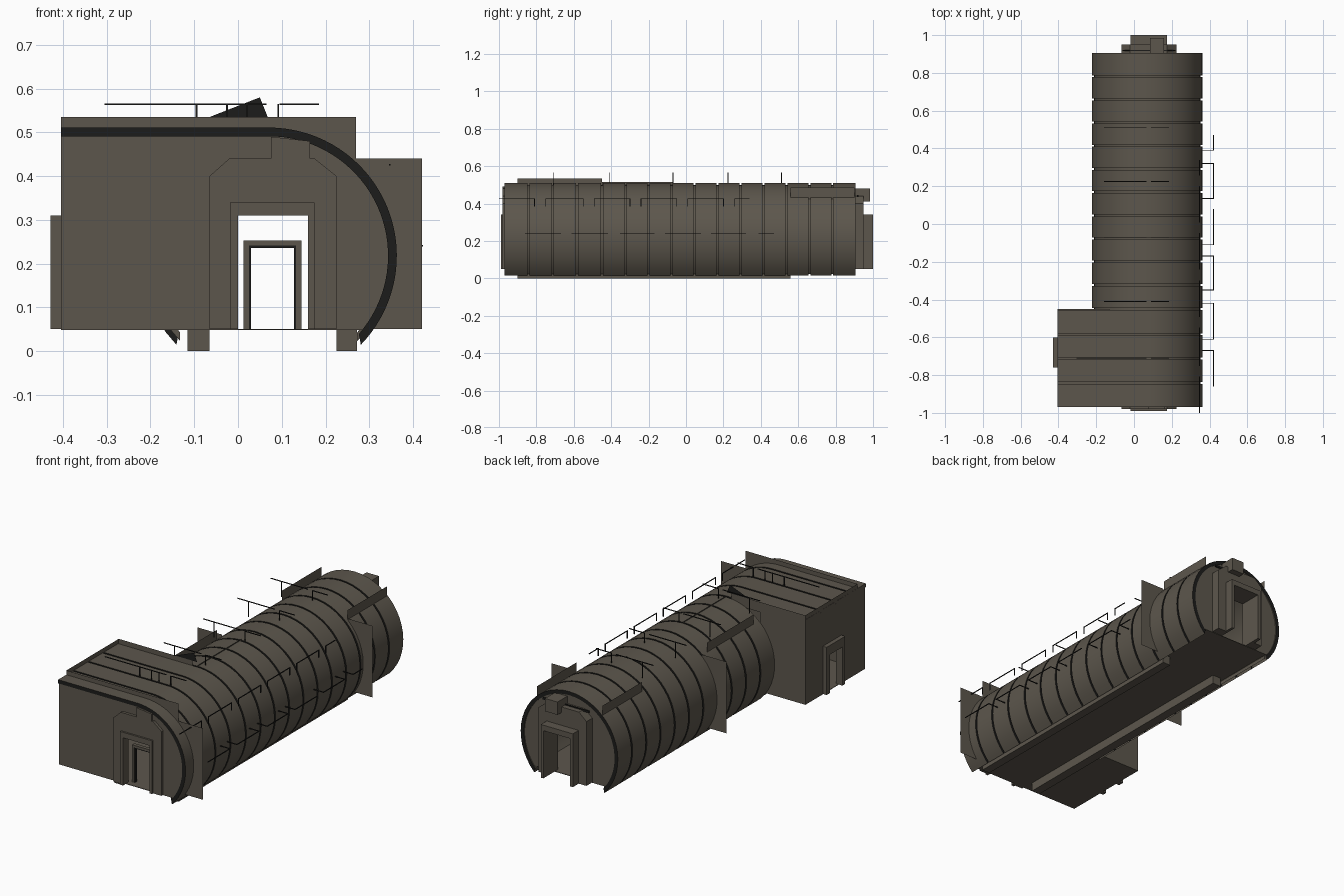
import bpy, bmesh, math

if "Cube" in bpy.data.objects:
    bpy.data.objects.remove(bpy.data.objects["Cube"])

def material(name, rgb):
    m = bpy.data.materials.new(name)
    m.diffuse_color = (*rgb, 1)
    m.use_nodes = True
    m.node_tree.nodes["Principled BSDF"].inputs["Base Color"].default_value = m.diffuse_color
    return m

TAUPE = material("taupe_metal", (0.108, 0.094, 0.073))
DARK = material("dark_edge", (0.012, 0.012, 0.011))
CX, CZ, R_OUT, R_IN = 0.07, 0.218, 0.293, 0.273   # tube axis and radii
FRONT, STEP, BACK = -0.97, -0.45, 0.905           # annex runs FRONT..STEP

def finish(name, bm, mats=(TAUPE,), dark_ends=False):
    bmesh.ops.recalc_face_normals(bm, faces=bm.faces)
    if dark_ends:
        for f in bm.faces:
            f.material_index = 1 if abs(f.normal.y) > 0.9 else 0
    me = bpy.data.meshes.new(name)
    bm.to_mesh(me)
    bm.free()
    for m in mats:
        me.materials.append(m)
    me.shade_smooth()
    me.set_sharp_from_angle(angle=math.radians(25))
    ob = bpy.data.objects.new(name, me)
    bpy.context.collection.objects.link(ob)
    return ob

def extrude(name, pts, a, b, axis='y', mats=(TAUPE,), dark_ends=False):
    """Extrude a 2D outline: (x,z) along y, or (y,z) along x."""
    bm = bmesh.new()
    place = (lambda u, w, d: (u, d, w)) if axis == 'y' else (lambda u, w, d: (d, u, w))
    lo = [bm.verts.new(place(u, w, a)) for u, w in pts]
    if a == b:
        bm.faces.new(lo)
        return finish(name, bm, mats)
    hi = [bm.verts.new(place(u, w, b)) for u, w in pts]
    bm.faces.new(lo)
    bm.faces.new(hi[::-1])
    n = len(pts)
    for i in range(n):
        j = (i + 1) % n
        bm.faces.new((lo[i], lo[j], hi[j], hi[i]))
    return finish(name, bm, mats, dark_ends)

def rect(a0, a1, z0, z1):
    return [(a0, z0), (a1, z0), (a1, z1), (a0, z1)]

def box(name, x0, x1, y0, y1, z0, z1, mats=(TAUPE,)):
    return extrude(name, rect(x0, x1, z0, z1), y0, y1, mats=mats)

def cross_plate(name, x0, x1, y, z0, z1):
    return extrude(name, rect(x0, x1, z0, z1), y, y)

def long_plate(name, x, y0, y1, z0, z1):
    return extrude(name, rect(y0, y1, z0, z1), x, x, 'x')

def arc(r, a0, a1, n=36):
    return [(CX + r * math.cos(math.radians(a0 + (a1 - a0) * i / n)),
             CZ + r * math.sin(math.radians(a0 + (a1 - a0) * i / n))) for i in range(n + 1)]

def hall_band(r0, r1):
    return arc(r1, -44, 224) + arc(r0, 221, -41)

def annex_band(r0, r1):
    return arc(r1, -44, 90) + [(-0.405, CZ + r1), (-0.405, CZ + r0)] + arc(r0, 90, -41)

# shell panels with dark end faces, and the liner seen in the gaps
def panels(name, shape, start, end, count):
    d = (end - start) / count
    for i in range(count):
        extrude(f"{name}_panel_{i + 1}", shape(R_IN, R_OUT), start + i * d + (0.005 if i else 0),
                start + (i + 1) * d - (0.005 if i < count - 1 else 0),
                mats=(TAUPE, DARK), dark_ends=True)
panels("annex", annex_band, FRONT, STEP - 0.005, 4)
panels("hall", hall_band, STEP + 0.005, BACK, 11)
extrude("hall_liner", hall_band(0.268, 0.281), STEP - 0.005, BACK - 0.01)
extrude("annex_liner", annex_band(0.268, 0.281), FRONT + 0.01, STEP - 0.006)

# end walls with a doorway notch
notch = [(0.16, 0.05), (0.16, 0.31), (0.0, 0.31), (0.0, 0.05)]
A = math.degrees(math.asin((0.05 - CZ) / 0.274))
extrude("back_wall", arc(0.274, A, 180 - A) + notch[::-1], BACK - 0.03, BACK - 0.005)
extrude("front_wall", arc(0.274, A, 90) + [(-0.405, 0.492), (-0.405, 0.05)] + notch[::-1],
        FRONT + 0.005, FRONT + 0.025)

# annex walls and side door
door = [(-0.63, 0.05), (-0.63, 0.26), (-0.735, 0.26), (-0.735, 0.05)]
extrude("annex_side_wall", [(FRONT + 0.005, 0.05), (FRONT + 0.005, 0.492), (STEP, 0.492), (STEP, 0.05)] + door,
        -0.405, -0.39, 'x')
extrude("side_door_frame", [(-0.76, 0.05), (-0.76, 0.31), (-0.6, 0.31), (-0.6, 0.05)] + door,
        -0.428, -0.405, 'x')
box("annex_back_wall", -0.405, -0.13, STEP - 0.015, STEP, 0.05, 0.492)
box("annex_floor", -0.405, -0.165, FRONT + 0.005, STEP, 0.048, 0.051)

# floor and support rails
box("hall_floor", -0.165, 0.29, FRONT + 0.005, BACK - 0.005, 0.048, 0.051)
for name, x0, x1 in (("left", -0.115, -0.065), ("right", 0.225, 0.272)):
    box(f"{name}_rail", x0, x1, -0.9, 0.56, 0, 0.05)

# stepped door surrounds at both ends
def surround(name, y0, y1, y2):
    outer = [(-0.065, 0.05), (-0.065, 0.4), (-0.02, 0.44), (0.175, 0.44), (0.225, 0.4), (0.225, 0.05)]
    inner = [(-0.018, 0.05), (-0.018, 0.34), (0.175, 0.34), (0.175, 0.05)]
    extrude(f"{name}_surround", outer + notch, y0, y1)
    extrude(f"{name}_door_frame", inner + notch, y1, y2)
surround("front", FRONT + 0.005, -0.98, -0.99)
surround("back", BACK - 0.005, 0.95, 1.0)

def portal(x0, x1, top, t):
    return [(x0, 0.05), (x0, top), (x1, top), (x1, 0.05),
            (x1 - t, 0.05), (x1 - t, top - t), (x0 + t, top - t), (x0 + t, 0.05)]
extrude("inner_door_frame", portal(0.013, 0.145, 0.253, 0.012), -0.93, -0.91)
extrude("inner_door_seal", portal(0.025, 0.133, 0.241, 0.005), -0.928, -0.912, mats=(DARK,))

# lamp boxes over the end doors
lamp = [(0.075, 0.395), (0.09, 0.41), (0.15, 0.41), (0.165, 0.395), (0.165, 0.48), (0.075, 0.49)]
extrude("front_lamp", lamp, FRONT, -0.98)
box("back_lamp", 0.085, 0.16, 0.9, 0.985, 0.41, 0.48)
box("back_lamp_bracket", -0.06, 0.22, 0.915, 0.922, 0.435, 0.445, (DARK,))

# thin parapets around the annex roof, ridge fin and dark flap
cross_plate("front_parapet", -0.405, 0.27, -0.9, 0.42, 0.535)
cross_plate("back_parapet", -0.405, 0.04, STEP, 0.48, 0.535)
long_plate("left_parapet", -0.404, -0.9, STEP, 0.48, 0.535)
long_plate("ridge_fin", CX, STEP, -0.07, 0.5, 0.516)
extrude("roof_flap", [(-0.065, 0.535), (0.05, 0.58), (0.068, 0.535)], STEP, STEP, mats=(DARK,))

# thin cross plates standing out from the shell
cross_plate("front_side_plate", 0.27, 0.42, -0.9, 0.05, 0.44)
cross_plate("rear_right_plate", 0.27, 0.42, 0.56, 0.05, 0.44)
cross_plate("left_plate", -0.28, -0.13, 0.05, 0.05, 0.44)

# thin shoulder fins along the shell
long_plate("rear_right_fin", 0.268, 0.56, 0.9, 0.425, 0.485)
long_plate("rear_left_fin", -0.128, 0.56, 0.9, 0.425, 0.485)
long_plate("left_fin", -0.128, -0.4, 0.0, 0.425, 0.485)

# roof pipes crossing the tube, carried on short posts
T = 0.002
for k, y in enumerate((-0.71, -0.41, -0.07, 0.225, 0.51)):
    left = -0.305 if k == 0 else -0.16
    for s, (a, b) in enumerate(((left, 0.065), (0.095, 0.185))):
        box(f"roof_pipe_{k}_{s}", a, b, y - T, y + T, 0.562, 0.566, (DARK,))
    for s, x in enumerate((-0.095, -0.025, 0.02, 0.092) if k == 0 else (-0.095, 0.092)):
        box(f"roof_post_{k}_{s}", x - T, x + T, y - T, y + T, 0.48, 0.565, (DARK,))

# side handrails along the right flank
for k, (a, b) in enumerate(((-0.86, -0.67), (-0.61, -0.42), (-0.35, -0.17),
                            (-0.11, 0.08), (0.135, 0.32), (0.39, 0.47))):
    box(f"side_rail_{k}", 0.419, 0.423, a, b, 0.239, 0.243, (DARK,))
    for s, y in enumerate({0: (b,), 3: (a,), 5: (a,)}.get(k, (a, b))):
        box(f"side_rail_arm_{k}_{s}", 0.355, 0.423, y - T, y + T, 0.239, 0.243, (DARK,))

# upper handrails with short legs
for k, (a, b) in enumerate(((-1.0, -0.81), (-0.75, -0.55), (-0.49, -0.3),
                            (-0.24, -0.05), (0.01, 0.2), (0.26, 0.34))):
    box(f"upper_rail_{k}", 0.345, 0.349, a, b, 0.424, 0.428, (DARK,))
    for s, y in enumerate((b,) if k == 0 else (a,) if k == 5 else (a, b)):
        box(f"upper_rail_leg_{k}_{s}", 0.345, 0.349, y - T, y + T, 0.385, 0.428, (DARK,))
